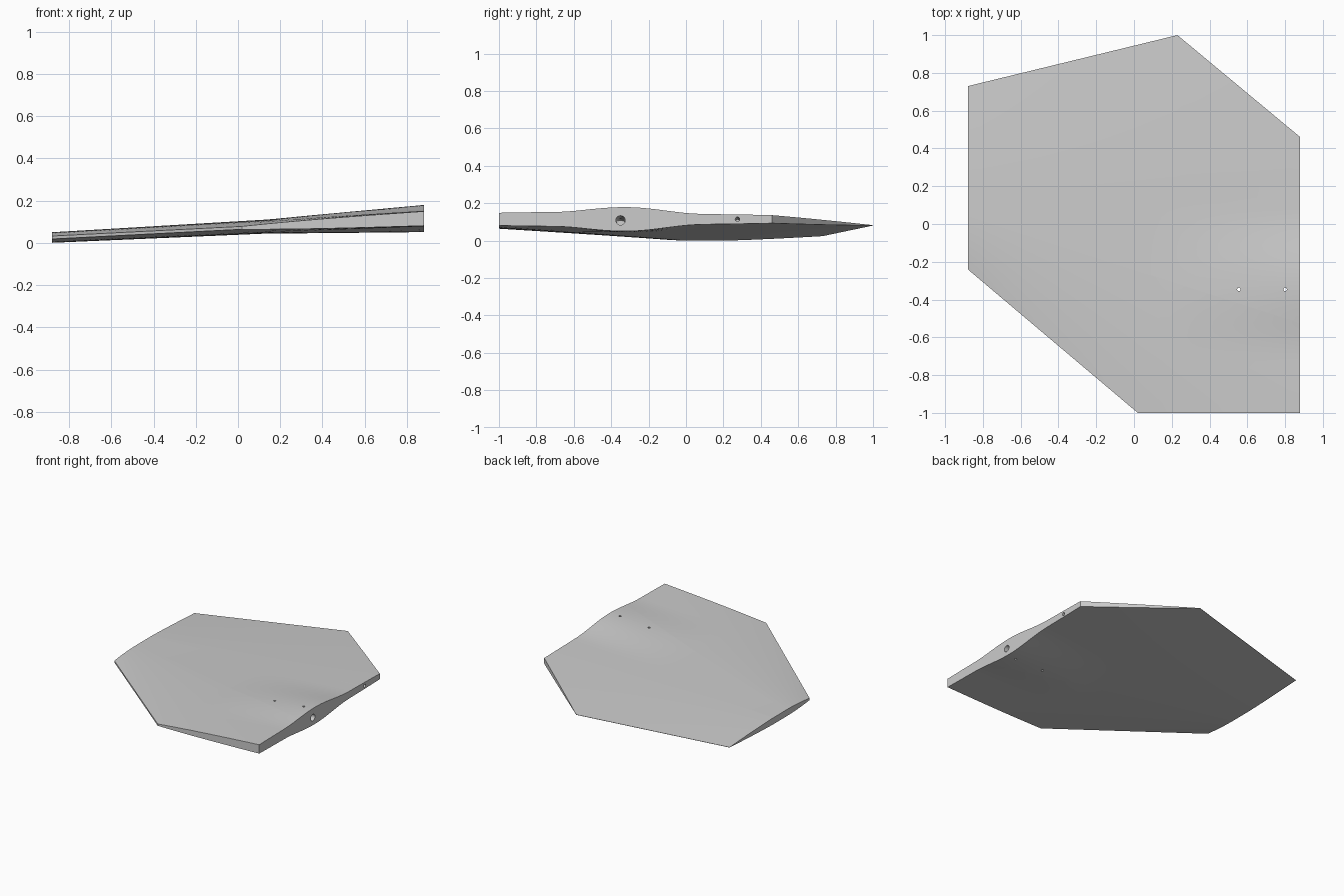
import bpy, bmesh, math
from mathutils import Vector

cube = bpy.data.objects.get("Cube")
if cube:
    bpy.data.objects.remove(cube, do_unlink=True)

ROOT, TIP = 0.88, -0.88
REAR_SEAM, ROD_Y = 0.2, -0.35

grey = bpy.data.materials.new("light_grey")
grey.use_nodes = True
grey.diffuse_color = (0.6, 0.6, 0.6, 1)
grey.node_tree.nodes["Principled BSDF"].inputs["Base Color"].default_value = (0.6, 0.6, 0.6, 1)


# Planform lines: y as a function of spanwise x
def lerp(x, tip, root):
    return tip + (root - tip) * (x - TIP) / (ROOT - TIP)

def nose(x):
    return -0.24 - 0.8444 * (x - TIP)

def tail(x):
    return 0.73 + 0.2432 * (x - TIP)

def spar(x):
    return lerp(x, 0.04, -0.525)

def front_edge(x):
    return max(nose(x), -1)

def rear_edge(x):
    return min(tail(x), 1 - 0.8308 * (x - 0.23))

def rod_seam(x):
    return max(spar(x), ROD_Y)

def rear_seam(x):
    return REAR_SEAM


# Thickness: airfoil about a sloping mid plane, with a swelling near the root
def mid_height(x):
    return 0.07 + 0.051 * x

def half_thickness(x, y):
    at_spar, at_seam = lerp(x, 0.025, 0.039), lerp(x, 0.025, 0.026)
    if y < spar(x):
        s = (y - nose(x)) / (spar(x) - nose(x))
        h = 0.007 + (at_spar - 0.007) * s * (2 - s)
    elif y < REAR_SEAM:
        s = (y - spar(x)) / (REAR_SEAM - spar(x))
        h = at_spar + (at_seam - at_spar) * s
    else:
        s = min(1, (y - REAR_SEAM) / (tail(x) - REAR_SEAM))
        h = 0.001 + (at_seam - 0.001) * (1 - s ** 1.3)
    d = abs(y + 0.31) / 0.4
    if d < 1 and x > 0.15:
        h += 0.029 * math.cos(d * math.pi / 2) ** 2 * (x - 0.15) / (ROOT - 0.15)
    return h


def panel(name, x0, front, back, rows, kinks=()):
    """Closed slab between two planform lines."""
    steps = 28
    stations = sorted({x0 + (ROOT - x0) * i / steps for i in range(steps + 1)} | set(kinks))
    bm = bmesh.new()
    grids = {}
    for side in (1, -1):
        grid = []
        for x in stations:
            row = []
            for j in range(rows + 1):
                y = front(x) + (back(x) - front(x)) * j / rows
                row.append(bm.verts.new((x, y, mid_height(x) + side * half_thickness(x, y))))
            grid.append(row)
        grids[side] = grid
        for a, b in zip(grid, grid[1:]):
            for j in range(rows):
                bm.faces.new((a[j], b[j], b[j + 1], a[j + 1]))
    # Perimeter walls
    def loop(g):
        return (g[0] + [r[-1] for r in g[1:]] + g[-1][-2::-1] + [r[0] for r in g[-2:0:-1]])
    top, low = loop(grids[1]), loop(grids[-1])
    for i in range(len(top)):
        k = (i + 1) % len(top)
        bm.faces.new((top[i], top[k], low[k], low[i]))
    bmesh.ops.remove_doubles(bm, verts=bm.verts, dist=0.0001)
    bmesh.ops.recalc_face_normals(bm, faces=bm.faces)
    mesh = bpy.data.meshes.new(name)
    bm.to_mesh(mesh)
    bm.free()
    mesh.materials.append(grey)
    obj = bpy.data.objects.new(name, mesh)
    bpy.context.collection.objects.link(obj)
    return obj


def drill(parts, start, end, radius):
    """Cut a round hole from start to end through each part."""
    start, end = Vector(start), Vector(end)
    bpy.ops.mesh.primitive_cylinder_add(vertices=24, radius=radius, depth=(end - start).length,
                                        location=(start + end) / 2)
    cutter = bpy.context.object
    cutter.rotation_euler = (end - start).to_track_quat("Z", "Y").to_euler()
    cutter.data.materials.append(grey)
    cutter.hide_render = True
    for part in parts:
        mod = part.modifiers.new("hole", "BOOLEAN")
        mod.operation, mod.solver, mod.object = "DIFFERENCE", "EXACT", cutter
        graph = bpy.context.evaluated_depsgraph_get()
        graph.update()
        mesh = bpy.data.meshes.new_from_object(part.evaluated_get(graph))
        part.modifiers.clear()
        part.data = mesh
    bpy.data.objects.remove(cutter, do_unlink=True)


# Panels
wedge_tip = TIP + (0.04 - ROD_Y) / (0.04 + 0.525) * (ROOT - TIP)
leading_panel = panel("leading_panel", TIP, front_edge, spar, 14, (0.02,))
centre_box = panel("centre_box", TIP, rod_seam, rear_seam, 18, (wedge_tip,))
root_wedge = panel("root_wedge", wedge_tip, spar, lambda x: ROD_Y, 6)
trailing_panel = panel("trailing_panel", TIP, rear_seam, rear_edge, 12, (0.23,))

# Spanwise rod bore, vertical screw holes and locating pin hole
rod_parts = (centre_box, root_wedge)
drill(rod_parts, (0.95, ROD_Y, 0.112), (0.4, ROD_Y, 0.084), 0.025)
for x in (0.555, 0.8):
    drill(rod_parts, (x, ROD_Y + 0.004, -0.1), (x, ROD_Y + 0.004, 0.3), 0.009)
drill((trailing_panel,), (0.95, 0.275, 0.118), (0.6, 0.275, 0.1), 0.012)

for part in (leading_panel, centre_box, root_wedge, trailing_panel):
    bpy.ops.object.select_all(action="DESELECT")
    part.select_set(True)
    bpy.context.view_layer.objects.active = part
    bpy.ops.object.shade_smooth_by_angle(angle=math.radians(25))
